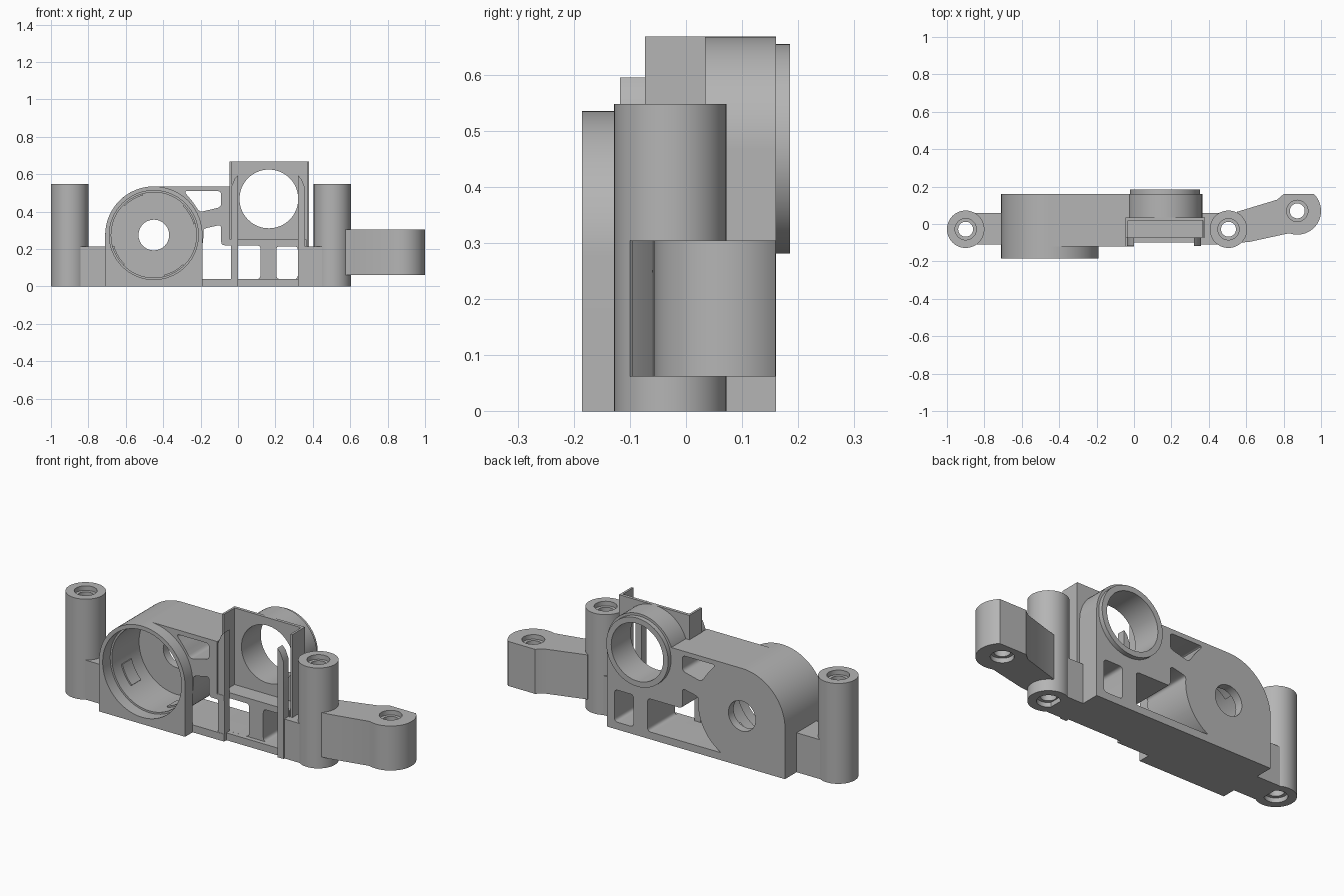
import bpy, bmesh, math
from mathutils import Vector

cube = bpy.data.objects.get("Cube")
if cube:
    bpy.data.objects.remove(cube)

grey = bpy.data.materials.new("plain grey")
grey.use_nodes = True
grey.diffuse_color = (0.46, 0.46, 0.46, 1)
grey.node_tree.nodes["Principled BSDF"].inputs["Base Color"].default_value = (0.46, 0.46, 0.46, 1)


def arc(cx, cy, r, a, b, n=32):
    return [(cx + r * math.cos(math.radians(a + (b - a) * i / n)),
             cy + r * math.sin(math.radians(a + (b - a) * i / n))) for i in range(n + 1)]


def circle(cx, cy, r, n=64):
    return arc(cx, cy, r, 0, 360, n)[:-1]


def rect(x0, x1, y0, y1):
    return [(x0, y0), (x1, y0), (x1, y1), (x0, y1)]


def rounded(pts, r=0.02):
    """Soften every corner of an outline."""
    out = []
    for i, p in enumerate(pts):
        p = Vector(p)
        a, b = Vector(pts[i - 1]), Vector(pts[(i + 1) % len(pts)])
        a = p + (a - p).normalized() * min(r, (a - p).length * 0.4)
        b = p + (b - p).normalized() * min(r, (b - p).length * 0.4)
        for t in (0, 0.25, 0.5, 0.75, 1):
            out.append(tuple(a * (1 - t) ** 2 + p * 2 * t * (1 - t) + b * t * t))
    return out


def prism(name, pts, lo, hi, axis="y"):
    """Extrude an outline: (x, z) along y, or (x, y) along z."""
    def place(p, h):
        return (p[0], h, p[1]) if axis == "y" else (p[0], p[1], h)
    bm = bmesh.new()
    face = bm.faces.new([bm.verts.new(place(p, lo)) for p in pts])
    ext = bmesh.ops.extrude_face_region(bm, geom=[face])
    step = Vector(place((0, 0), hi - lo))
    bmesh.ops.translate(bm, vec=step, verts=[v for v in ext["geom"] if isinstance(v, bmesh.types.BMVert)])
    bmesh.ops.recalc_face_normals(bm, faces=bm.faces)
    mesh = bpy.data.meshes.new(name)
    bm.to_mesh(mesh)
    bm.free()
    mesh.materials.append(grey)
    obj = bpy.data.objects.new(name, mesh)
    bpy.context.collection.objects.link(obj)
    return obj


def cut(obj, pts, lo, hi, axis="y"):
    cutter = prism("cutter", pts, lo, hi, axis)
    cutter.hide_render = True
    mod = obj.modifiers.new("cut", "BOOLEAN")
    mod.operation, mod.solver, mod.object = "DIFFERENCE", "EXACT", cutter
    bpy.context.view_layer.objects.active = obj
    bpy.ops.object.modifier_apply(modifier=mod.name)
    bpy.data.objects.remove(cutter)


def screw_hole(obj, x, y, lo, hi):
    cut(obj, circle(x, y, 0.04, 32), lo - 0.1, hi + 0.1, "z")
    for a, b in ((lo - 0.1, lo + 0.025), (hi - 0.025, hi + 0.1)):
        cut(obj, circle(x, y, 0.057, 32), a, b, "z")


MX, MZ, MR = -0.45, 0.275, 0.26      # large barrel
RX, RZ, RR = 0.165, 0.468, 0.2       # small ring
BACK = 0.16

# Main body
body = prism("main_body", [(0.365, 0), (0.365, RZ), (0.1, 0.535)]
             + arc(MX, MZ, MR, 90, 180) + [(MX - MR, 0)], -0.12, BACK)
cut(body, rect(-0.042, 0.5, 0.25, 0.8), -0.3, 0.02)
cut(body, rect(0, 0.5, -0.1, 0.3), -0.3, -0.1)
cut(body, rect(0, 0.5, 0.04, 0.3), -0.3, -0.075)

# Windows through the body
lower_window = [(0.12, 0.04), (0.12, 0.22), (-0.09, 0.22), (-0.09, 0.33), (-0.18, 0.31)] \
    + arc(MX, MZ, 0.265, 5, -62, 16)
upper_window = [(-0.29, 0.51), (-0.09, 0.51), (-0.09, 0.425), (-0.205, 0.397), (-0.24, 0.45)]
cut(body, rounded(lower_window), -0.3, 0.3)
cut(body, rounded(upper_window), -0.3, 0.3)
cut(body, rounded(rect(0.205, 0.32, 0.04, 0.215)), -0.3, 0.3)

# Bores
cut(body, circle(MX, MZ, 0.228), -0.3, 0.115)
cut(body, circle(MX, MZ, 0.082), 0, 0.3)
cut(body, circle(RX, RZ, 0.157), -0.1, 0.3)

# Barrel collar with square foot
collar = prism("barrel_collar", arc(MX, MZ, MR, 0, 180, 48) + [(MX - MR, 0), (MX + MR, 0)], -0.185, -0.12)
cut(collar, circle(MX, MZ, 0.238), -0.3, 0)
# Grip pads inside the barrel
for a in (15, 105, 195, 285):
    prism("grip_pad", arc(MX, MZ, 0.235, a, a + 30, 8) + arc(MX, MZ, 0.22, a + 30, a, 8), -0.05, 0.03)

# Ring boss and its rear lip
for name, r, lo, hi in (("ring_boss", RR, 0.025, BACK), ("ring_lip", 0.187, 0.1, 0.185)):
    ring = prism(name, circle(RX, RZ, r), lo, hi)
    cut(ring, circle(RX, RZ, 0.157), -0.3, 0.3)

# Bracket plate, side walls and pointed fins
plate = prism("bracket_plate", rect(-0.045, 0.38, 0.22, 0.668), 0.018, 0.035)
cut(plate, circle(RX, RZ, 0.157), -0.3, 0.3)
prism("bracket_left_wall", rect(-0.045, -0.033, 0.22, 0.668), -0.073, 0.035)
prism("bracket_right_wall", rect(0.368, 0.38, 0, 0.668), -0.073, 0.035)
for name, inner, outer, foot in (("right_fin", 0, -0.037, 0.0), ("left_fin", 0.32, 0.357, 0.0)):
    prism(name, [(inner, foot), (outer, foot), (outer, 0.53), (inner + (outer - inner) * 0.5, 0.575),
                 (inner, 0.595)], -0.118, -0.073)

# Low links to the posts
for name, x0, x1 in (("right_link", -0.86, -0.7), ("left_link", 0.355, 0.46)):
    prism(name, rect(x0, x1, 0, 0.215), -0.11, 0.06)

# Screw posts
for name, x in (("right_post", -0.9), ("left_post", 0.505)):
    post = prism(name, circle(x, -0.028, 0.1), 0, 0.548, "z")
    screw_hole(post, x, -0.028, 0, 0.548)

# Side arm with end boss, kept clear of the post hole
arm = prism("side_arm", [(0.57, -0.1), (0.62, -0.095)] + arc(0.873, 0.07, 0.127, -110, 45)
            + [(0.8, 0.16), (0.765, 0.13), (0.55, 0.065)], 0.062, 0.305, "z")
screw_hole(arm, 0.873, 0.07, 0.062, 0.305)
cut(arm, circle(0.505, -0.028, 0.08), 0, 0.5, "z")

# Smooth curved sides, keep edges crisp
bpy.ops.object.select_all(action="DESELECT")
for obj in bpy.context.scene.objects:
    if obj.type == "MESH" and grey.name in obj.data.materials:
        obj.select_set(True)
        bpy.context.view_layer.objects.active = obj
bpy.ops.object.shade_smooth_by_angle(angle=math.radians(30))
